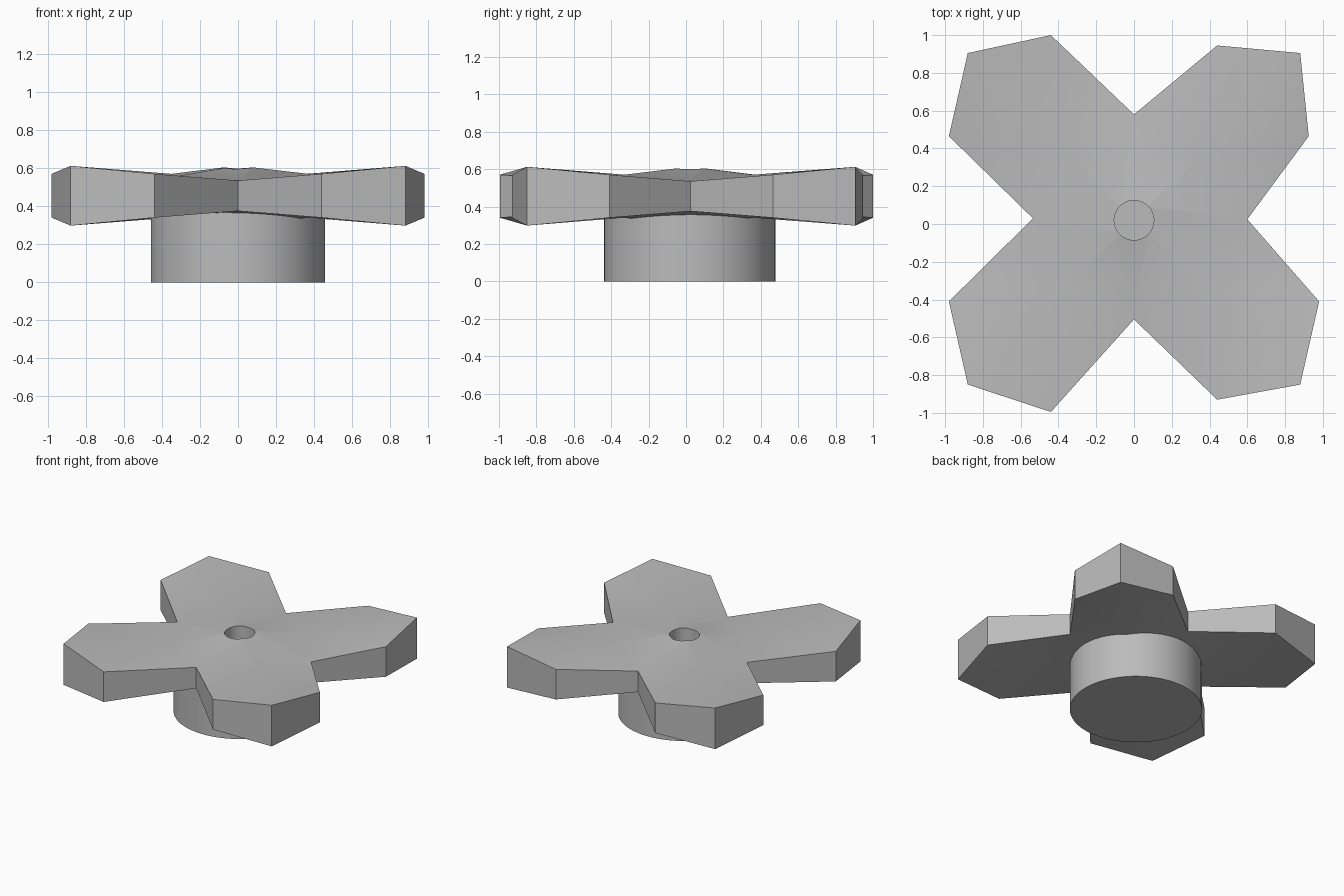
import bpy, bmesh

if "Cube" in bpy.data.objects:
    bpy.data.objects.remove(bpy.data.objects["Cube"])

grey = bpy.data.materials.new("mid grey")
grey.diffuse_color = (0.5, 0.5, 0.5, 1)
grey.use_nodes = True
grey.node_tree.nodes["Principled BSDF"].inputs["Base Color"].default_value = grey.diffuse_color
MID = 0.455  # height of the handle's middle plane


def finish(obj, name, angle=0.5):
    obj.name = name
    obj.data.materials.append(grey)
    bpy.ops.object.select_all(action='DESELECT')
    obj.select_set(True)
    bpy.context.view_layer.objects.active = obj
    bpy.ops.object.shade_smooth_by_angle(angle=angle)


def cylinder(radius, z0, z1, sides):
    bpy.ops.mesh.primitive_cylinder_add(vertices=sides, radius=radius, depth=z1 - z0,
                                        location=(0, 0.02, (z0 + z1) / 2))
    return bpy.context.object


# Four-armed handle: per arm a waist, two side corners and a tip, with notches between arms
notches = [(0, 0.58), (0.60, 0.025), (0, -0.505), (-0.535, 0.03)]
arms = [  # first corner, tip, second corner (clockwise), waist
    ((0.44, 0.945), (0.88, 0.905), (0.925, 0.465), (0.36, 0.36, 0.115)),
    ((0.98, -0.41), (0.88, -0.85), (0.44, -0.93), (0.37, -0.33, 0.115)),
    ((-0.44, -0.995), (-0.88, -0.85), (-0.98, -0.41), (-0.35, -0.33, 0.098)),
    ((-0.98, 0.465), (-0.88, 0.905), (-0.44, 1.0), (-0.35, 0.37, 0.115)),
]
bm = bmesh.new()
rims = []
for side in (1, -1):
    def point(p, h):
        return bm.verts.new((p[0], p[1], MID + side * h))
    centre = point((0, 0.025), 0.158)
    notch = [point(p, 0.08) for p in notches]
    rim = []
    for i, (a, t, b, w) in enumerate(arms):
        n, m = notch[i], notch[(i + 1) % 4]
        va, vt, vb = point(a, 0.115), point(t, 0.157), point(b, 0.115)
        vw = point(w, w[2])
        loop = [n, va, vt, vb, m, centre]
        for j in range(6):
            bm.faces.new((vw, loop[j], loop[(j + 1) % 6]))
        rim += [n, va, vt, vb]
    rims.append(rim)
# Upright outer walls
for i in range(16):
    j = (i + 1) % 16
    bm.faces.new((rims[0][i], rims[0][j], rims[1][j], rims[1][i]))
bmesh.ops.recalc_face_normals(bm, faces=bm.faces)
mesh = bpy.data.meshes.new("handle")
bm.to_mesh(mesh)
bm.free()
handle = bpy.data.objects.new("handle", mesh)
bpy.context.collection.objects.link(handle)

# Round hole in the top of the handle
cutter = cylinder(0.105, 0.41, 0.8, 48)
cutter.name = "hole_cutter"
cutter.data.materials.append(grey)
cutter.hide_render = True
cutter.hide_set(True)
hole = handle.modifiers.new("hole", 'BOOLEAN')
hole.operation = 'DIFFERENCE'
hole.solver = 'EXACT'
hole.object = cutter
finish(handle, "handle")

# Round stem below the handle
finish(cylinder(0.458, 0, 0.40, 64), "stem")
